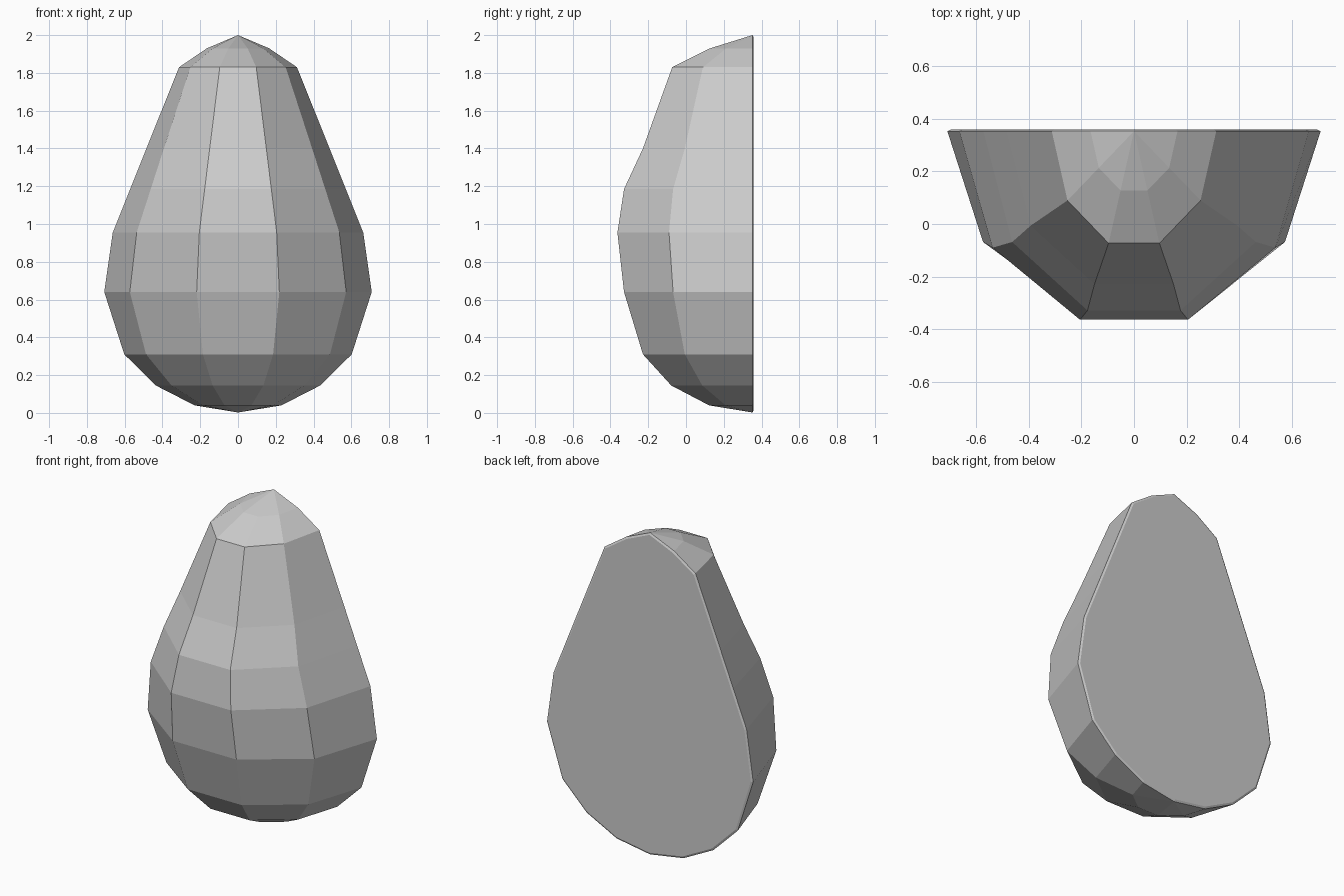
import bpy, bmesh, math

if "Cube" in bpy.data.objects:
    bpy.data.objects.remove(bpy.data.objects["Cube"])

BACK = 0.352
# height, half width, depth of each half-decagon ring
RINGS = [(0.04, .23, .23), (0.145, .435, .43), (0.31, .602, .58),
         (0.64, .708, .68), (0.955, .663, .715), (1.185, .571, .68),
         (1.40, .485, .58), (1.83, .312, .425), (1.93, .165, .225)]

bm = bmesh.new()
S72 = math.sin(math.radians(72))

# rounded skin: half-decagon rings between two poles on the cut plane
bottom = bm.verts.new((0, BACK, 0.002))
top = bm.verts.new((0, BACK, 2.0))
rows = []
for z, w, d in RINGS:
    rows.append([bm.verts.new((w * math.cos(k * math.pi / 5),
                               BACK - d * math.sin(k * math.pi / 5) / S72, z))
                 for k in range(6)])
for a, b in zip(rows, rows[1:]):
    for k in range(5):
        bm.faces.new((a[k], a[k + 1], b[k + 1], b[k]))
for k in range(5):
    bm.faces.new((bottom, rows[0][k + 1], rows[0][k]))
    bm.faces.new((top, rows[-1][k], rows[-1][k + 1]))

# flat cut face with a thin raised rim
cut = bm.faces.new([bottom] + [r[0] for r in rows] + [top] + [r[5] for r in reversed(rows)])
bmesh.ops.recalc_face_normals(bm, faces=bm.faces[:])
bmesh.ops.inset_region(bm, faces=[cut], thickness=0.012, depth=0.006)

mesh = bpy.data.meshes.new("halved_fruit")
bm.to_mesh(mesh)
bm.free()
fruit = bpy.data.objects.new("halved_fruit", mesh)
bpy.context.collection.objects.link(fruit)
